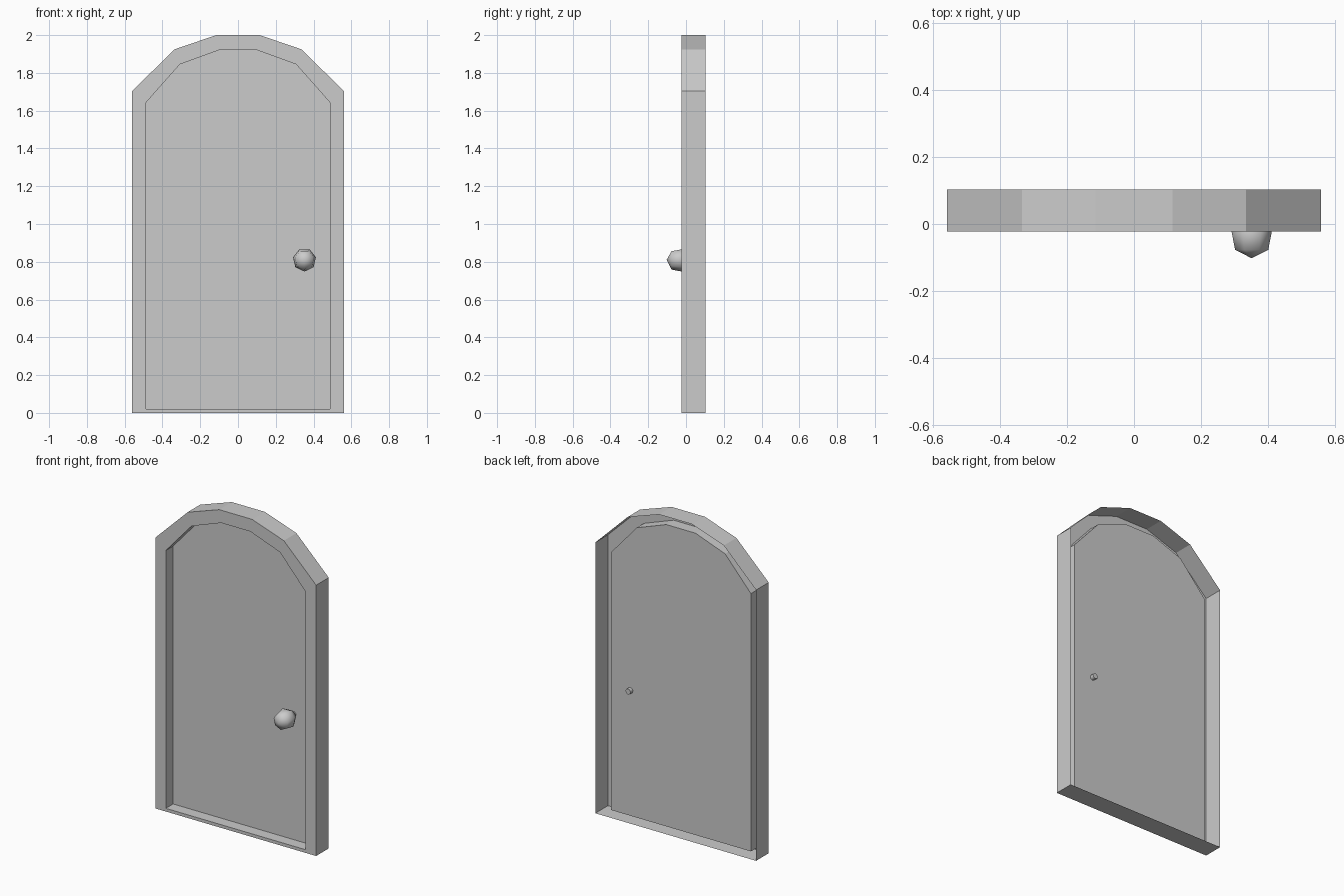
import bpy, bmesh, math

if "Cube" in bpy.data.objects:
    bpy.data.objects.remove(bpy.data.objects["Cube"])

FRONT, PANEL, BACK = -0.0225, 0.05, 0.1025


def loft(name, loops, tip=0.0, close_back=False):
    """Bridge loops from back/outside to front/inside, cap the last (optionally pointed)."""
    bm = bmesh.new()
    rings = [[bm.verts.new(p) for p in loop] for loop in loops]
    n = len(rings[0])
    for a, b in zip(rings, rings[1:]):
        for i in range(n):
            j = (i + 1) % n
            bm.faces.new((a[i], a[j], b[j], b[i]))
    cap = bm.faces.new(rings[-1])
    if close_back:
        bm.faces.new(rings[0][::-1])
    if tip:
        bm.normal_update()
        bmesh.ops.poke(bm, faces=[cap], offset=tip)
    mesh = bpy.data.meshes.new(name)
    bm.to_mesh(mesh)
    bm.free()
    obj = bpy.data.objects.new(name, mesh)
    bpy.context.collection.objects.link(obj)
    return obj


def arch(half, y):
    """Mirror the right half of an arch profile into a full loop at depth y."""
    return [(x, y, z) for x, z in half] + [(-x, y, z) for x, z in reversed(half)]


def ring(r, y, sides=7, cx=0.352, cz=0.81):
    angles = [-math.pi / 2 + k * math.tau / sides for k in range(sides)]
    return [(cx + r * math.cos(a), y, cz + r * math.sin(a)) for a in angles]


# Arched frame shell, open at the back, with the recessed door panel
outer = [(0.56, 0), (0.56, 1.705), (0.335, 1.925), (0.115, 2.0)]
inner = [(0.487, 0.02), (0.487, 1.643), (0.308, 1.845), (0.102, 1.92)]
loft("arched_door", [arch(outer, BACK), arch(outer, FRONT),
                     arch(inner, FRONT), arch(inner, PANEL)])

# Seven-sided knob with its spindle passing through the panel
knob = loft("door_knob", [ring(0.018, 0.074), ring(0.018, 0.03), ring(0.04, 0.02),
                          ring(0.062, -0.021), ring(0.051, -0.077)],
            tip=0.0255, close_back=True)
bpy.context.view_layer.objects.active = knob
knob.select_set(True)
bpy.ops.object.shade_smooth_by_angle(angle=math.radians(60))
